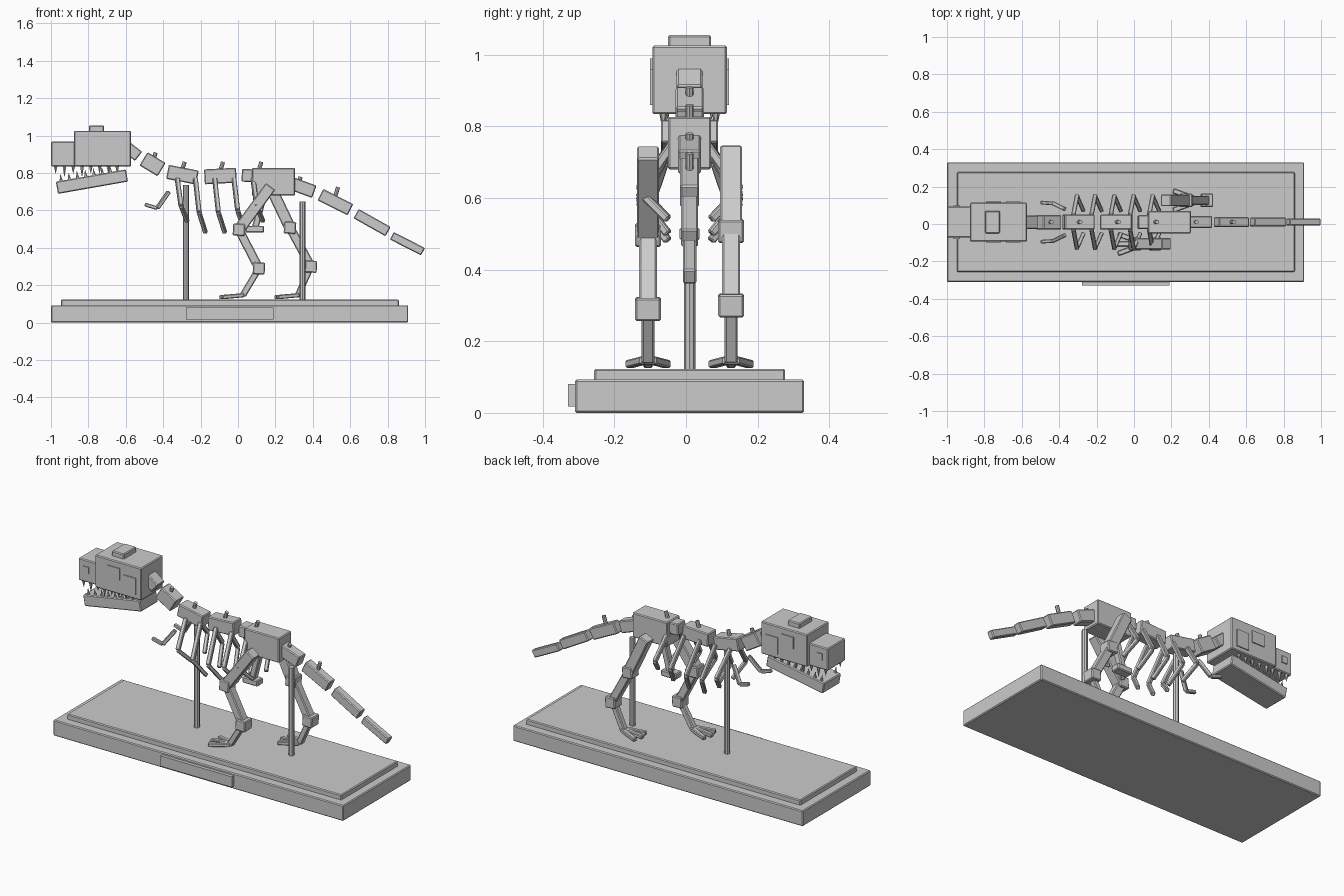
import bpy, math
from mathutils import Vector

if "Cube" in bpy.data.objects:
    bpy.data.objects.remove(bpy.data.objects["Cube"])

CY = 0.01  # skeleton mid-plane

grey = bpy.data.materials.new("grey")
grey.diffuse_color = (0.6, 0.6, 0.6, 1)
grey.use_nodes = True
grey.node_tree.nodes["Principled BSDF"].inputs["Base Color"].default_value = grey.diffuse_color


def finish(ob, name, bevel):
    ob.name = name
    ob.data.materials.append(grey)
    if bevel:
        m = ob.modifiers.new("bevel", 'BEVEL')
        m.width = bevel
        m.segments = 1
    return ob


def box(name, x, y, z, bevel=0.005):
    """Box from (min, max) ranges."""
    bpy.ops.mesh.primitive_cube_add(size=1, location=[sum(r) / 2 for r in (x, y, z)])
    ob = bpy.context.object
    ob.scale = [r[1] - r[0] for r in (x, y, z)]
    bpy.ops.object.transform_apply(location=False, rotation=False, scale=True)
    return finish(ob, name, bevel)


def beam(name, p, q, w, h, bevel=0.005):
    """Box running from p to q, w wide and h deep."""
    p, q = Vector(p), Vector(q)
    bpy.ops.mesh.primitive_cube_add(size=1, location=(p + q) / 2)
    ob = bpy.context.object
    ob.scale = ((q - p).length, w, h)
    bpy.ops.object.transform_apply(location=False, rotation=False, scale=True)
    ob.rotation_euler = (q - p).to_track_quat('X', 'Z').to_euler()
    return finish(ob, name, bevel)


def bone(name, cx, cz, length, h, w, tilt):
    """Box on the mid-plane; positive tilt drops the +x end."""
    a = math.radians(tilt)
    d = Vector((math.cos(a), 0, -math.sin(a))) * length / 2
    c = Vector((cx, CY, cz))
    return beam(name, c - d, c + d, w, h)


def rod(name, p, q, r, sides=8, r2=None):
    p, q = Vector(p), Vector(q)
    bpy.ops.mesh.primitive_cone_add(vertices=sides, radius1=r, radius2=r if r2 is None else r2,
                                    depth=(q - p).length, location=(p + q) / 2)
    ob = bpy.context.object
    ob.rotation_euler = (q - p).to_track_quat('Z', 'Y').to_euler()
    return finish(ob, name, 0)


# Plinth, with plaque and support poles
box("plinth", (-1, 0.91), (-0.31, 0.33), (0, 0.093))
box("plinth_top", (-0.947, 0.86), (-0.257, 0.277), (0.085, 0.123))
box("plaque", (-0.278, 0.19), (-0.33, -0.305), (0.018, 0.08), 0)
for x, top in ((-0.278, 0.735), (0.345, 0.647)):
    rod("support_pole", (x, CY, 0.12), (x, CY, top), 0.016)

# Skull and jaw
box("skull", (-0.877, -0.572), (CY - 0.104, CY + 0.104), (0.834, 1.026))
box("snout", (-1, -0.87), (CY - 0.083, CY + 0.083), (0.836, 0.968))
box("crest", (-0.797, -0.717), (CY - 0.06, CY + 0.06), (1.015, 1.055))
bone("jaw", -0.781, 0.754, 0.38, 0.066, 0.16, -10)
for s in (-1, 1):
    for name, x, z, half in (("eye_socket", (-0.79, -0.71), (0.92, 0.99), 0.104),
                             ("cheek_opening", (-0.685, -0.606), (0.86, 0.96), 0.104),
                             ("nostril", (-0.965, -0.93), (0.89, 0.93), 0.083)):
        y = CY + s * (half + 0.002)
        box(name, x, (y - 0.004, y + 0.004), z, 0)
    # Teeth, upper and lower
    for i in range(8):
        x = -0.975 + i * 0.047
        y = CY + s * (0.068 if x < -0.88 else 0.073)
        rod("upper_tooth", (x, y, 0.84), (x, y, 0.775 if i in (1, 3) else 0.795), 0.012, 6, 0)
    for i in range(7):
        x = -0.945 + i * 0.044
        z = 0.785 + math.tan(math.radians(10)) * (x + 0.781)
        rod("lower_tooth", (x, CY + s * 0.065, z - 0.003), (x - 0.005, CY + s * 0.065, z + 0.04), 0.01, 6, 0)

# Spine: centre x, centre z, length, height, width, tilt
for name, *v in (("neck_rear_skull", -0.567, 0.917, 0.09, 0.062, 0.072, 38),
                 ("neck", -0.457, 0.847, 0.113, 0.083, 0.078, 31),
                 ("chest_vertebra", -0.297, 0.791, 0.163, 0.076, 0.08, 11),
                 ("back_vertebra", -0.094, 0.784, 0.171, 0.08, 0.08, -3),
                 ("loin_vertebra", 0.075, 0.786, 0.11, 0.068, 0.075, 2),
                 ("tail_1", 0.347, 0.722, 0.13, 0.07, 0.064, 20),
                 ("tail_2", 0.521, 0.644, 0.18, 0.068, 0.053, 26.6),
                 ("tail_3", 0.717, 0.535, 0.196, 0.057, 0.048, 29.4),
                 ("tail_4", 0.906, 0.422, 0.187, 0.045, 0.038, 27)):
    bone(name, *v)
box("pelvis", (0.075, 0.305), (CY - 0.06, CY + 0.06), (0.68, 0.827))
for x, z in ((-0.44, 0.91), (-0.285, 0.86), (-0.08, 0.86), (0.125, 0.86), (0.335, 0.78), (0.535, 0.725)):
    rod("spine_peg", (x - 0.02, CY, z - 0.065), (x, CY, z), 0.011)

# Pubis
beam("pubis_shaft", (0.14, CY, 0.69), (0.09, CY, 0.5), 0.04, 0.035)
box("pubis_foot", (0.04, 0.14), (CY - 0.028, CY + 0.028), (0.482, 0.518))

# Ribs and arms
for s in (-1, 1):
    for x, mid, low in ((-0.325, 0.625, 0.54), (-0.228, 0.59, 0.48), (-0.125, 0.59, 0.48),
                        (-0.022, 0.60, 0.50), (0.08, 0.62, 0.54)):
        a = (x, CY + s * 0.035, 0.77)
        b = (x + 0.02, CY + s * 0.14, mid)
        c = (x + 0.055, CY + s * 0.06, low)
        beam("rib_upper", a, b, 0.024, 0.024, 0.004)
        beam("rib_lower", b, c, 0.022, 0.022, 0.004)
    shoulder = (-0.37, CY + s * 0.07, 0.70)
    elbow = (-0.432, CY + s * 0.1, 0.612)
    beam("arm_upper", shoulder, elbow, 0.022, 0.022, 0.004)
    beam("arm_lower", elbow, (-0.498, CY + s * 0.105, 0.632), 0.02, 0.02, 0.004)

# Legs: side, hip, knee, ankle, heel as (x, z)
for s, hip, knee, ankle, heel in ((-1, (0.174, 0.728), (0.005, 0.497), (0.112, 0.29), (0.025, 0.145)),
                                  (1, (0.17, 0.735), (0.278, 0.508), (0.39, 0.3), (0.32, 0.145))):
    y = CY + s * 0.116
    P, K, A, H = [Vector((x, y, z)) for x, z in (hip, knee, ankle, heel)]
    beam("thigh", P, K, 0.062, 0.062)
    beam("shin", K, A, 0.05, 0.048)
    beam("foot_bone", A, H, 0.036, 0.034)
    for name, c in (("knee", K), ("ankle", A)):
        beam(name, c - Vector((0.032, 0, -0.002)), c + Vector((0.032, 0, -0.002)), 0.072, 0.064)
    # Three splayed toes
    for t in (-1, 0, 1):
        tip = H + Vector((-0.125 if t == 0 else -0.11, t * 0.052, -0.009))
        beam("toe", H + Vector((0.005, t * 0.01, 0.002)), tip, 0.026, 0.022, 0.004)
